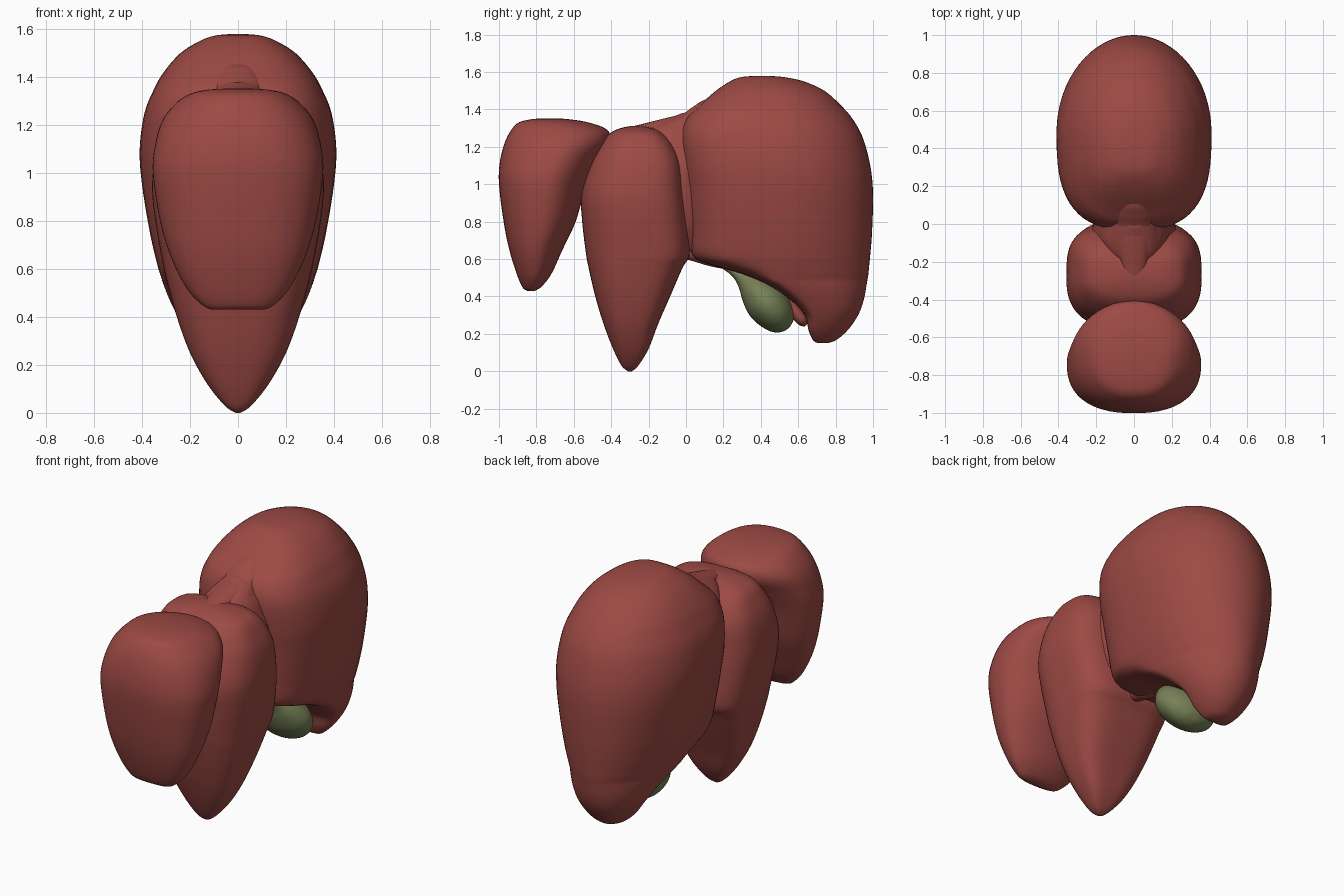
import bpy, bmesh, math
from mathutils import Vector

if "Cube" in bpy.data.objects:
    bpy.data.objects.remove(bpy.data.objects["Cube"])


def material(name, rgb):
    m = bpy.data.materials.new(name)
    m.diffuse_color = (*rgb, 1)
    m.use_nodes = True
    m.node_tree.nodes["Principled BSDF"].inputs["Base Color"].default_value = m.diffuse_color
    return m


RED = material("liver red", (0.335, 0.068, 0.058))
GREEN = material("bile green", (0.18, 0.215, 0.092))


def spline(rows, steps):
    """Smooth curve through all rows of numbers."""
    pts = [Vector(r) for r in rows]
    out = []
    for i in range(len(pts) - 1):
        a, b, c, d = pts[max(i - 1, 0)], pts[i], pts[i + 1], pts[min(i + 2, len(pts) - 1)]
        for k in range(steps):
            t = k / steps
            out.append(0.5 * (2 * b + (c - a) * t + (2 * a - 5 * b + 4 * c - d) * t * t
                              + (3 * b - a - 3 * c + d) * t ** 3))
    return out + [pts[-1]]


def skin(name, rings, mat):
    """Join equal rings of points into a closed smooth mesh."""
    bm = bmesh.new()
    loops = [[bm.verts.new(p) for p in ring] for ring in rings]
    n = len(loops[0])
    for a, b in zip(loops, loops[1:]):
        for i in range(n):
            j = (i + 1) % n
            bm.faces.new((a[i], a[j], b[j], b[i]))
    for loop in (loops[0], loops[-1]):
        c = bm.verts.new(sum((v.co for v in loop), Vector()) / n)
        for i in range(n):
            bm.faces.new((loop[i], loop[(i + 1) % n], c))
    bmesh.ops.recalc_face_normals(bm, faces=bm.faces)
    me = bpy.data.meshes.new(name)
    bm.to_mesh(me)
    bm.free()
    for p in me.polygons:
        p.use_smooth = True
    me.materials.append(mat)
    ob = bpy.data.objects.new(name, me)
    bpy.context.collection.objects.link(ob)
    return ob


def lobe(name, rows, n_front, n_back, mid=0.5, widest_y=None, sides=64):
    """Rows are (z, front y, back y, half width); sections are superellipses, widest at mid."""
    rings = []
    for z, y0, y1, w in spline(rows, 5):
        yc = y0 + (y1 - y0) * mid
        if widest_y is not None:
            yc = min(yc, max(widest_y, y0 + (y1 - y0) * 0.2))
        ring = []
        for i in range(sides):
            t = 2 * math.pi * i / sides
            c, s = math.cos(t), math.sin(t)
            e = 2 / (n_back if s > 0 else n_front)
            h = y1 - yc if s > 0 else yc - y0
            ring.append((w * math.copysign(abs(c) ** e, c),
                         yc + h * math.copysign(abs(s) ** e, s), z))
        rings.append(ring)
    return skin(name, rings, RED)


def tube(name, rows, mat, flat=1.0, sides=32):
    """Rows are (y, z, radius) along the middle plane; flat scales the width."""
    pts = spline(rows, 6)
    rings = []
    for i, p in enumerate(pts):
        d = pts[min(i + 1, len(pts) - 1)] - pts[max(i - 1, 0)]
        d = Vector((d[0], d[1])).normalized()
        ring = []
        for k in range(sides):
            t = 2 * math.pi * k / sides
            u = p[2] * math.sin(t)
            ring.append((flat * p[2] * math.cos(t), p[0] - d.y * u, p[1] + d.x * u))
        rings.append(ring)
    return skin(name, rings, mat)


# Large rear lobe with swept-up underside
lobe("rear_lobe", [
    (.15, .71, .75, .03), (.165, .68, .80, .08), (.22, .655, .865, .14),
    (.30, .635, .92, .195), (.38, .56, .95, .24), (.46, .44, .965, .28),
    (.52, .30, .975, .305), (.57, .13, .98, .322), (.62, .035, .985, .337),
    (.75, .02, .995, .367), (.95, 0, 1.0, .40), (1.1, -.02, .985, .41),
    (1.25, -.03, .945, .39), (1.35, 0, .89, .35), (1.42, .07, .83, .31),
    (1.5, .16, .74, .24), (1.55, .235, .63, .16), (1.572, .29, .53, .10),
    (1.579, .36, .45, .04)], 2.9, 2.0, widest_y=.5)

# Pointed middle lobe
lobe("middle_lobe", [
    (0, -.31, -.29, .01), (.03, -.345, -.255, .055), (.12, -.39, -.20, .128),
    (.25, -.44, -.15, .2), (.4, -.485, -.085, .255), (.55, -.52, -.02, .297),
    (.63, -.535, .02, .315), (.8, -.555, .01, .345), (.95, -.56, -.005, .358),
    (1.1, -.52, -.02, .34), (1.2, -.47, -.06, .30), (1.27, -.41, -.12, .25),
    (1.3, -.35, -.18, .17), (1.312, -.29, -.24, .07)], 2.6, 3.4)

# Front lobe
lobe("front_lobe", [
    (.43, -.85, -.81, .11), (.45, -.875, -.775, .15), (.52, -.905, -.72, .215),
    (.65, -.945, -.66, .28), (.8, -.975, -.59, .325), (1.0, -1, -.53, .355),
    (1.12, -.995, -.47, .345), (1.22, -.97, -.41, .315), (1.29, -.935, -.42, .26),
    (1.33, -.895, -.52, .20), (1.347, -.83, -.62, .13), (1.352, -.77, -.69, .05)],
    2.4, 2.0, mid=.55)

# Tissue joining the middle and rear lobes
lobe("joining_tissue", [
    (.64, -.2, .1, .12), (.8, -.2, .1, .2), (1.05, -.22, .1, .22), (1.2, -.22, .1, .18),
    (1.27, -.22, .1, .15), (1.31, -.2, .1, .12), (1.35, -.1, .12, .09),
    (1.38, -.02, .12, .05)], 2, 3)

# Ligament ridge along the top
tube("ligament", [(-.32, 1.275, .025), (-.22, 1.29, .035), (-.1, 1.31, .045),
                  (0, 1.33, .05), (.07, 1.37, .055), (.12, 1.415, .042),
                  (.2, 1.44, .02)], RED, flat=1.9)

# Wide gallbladder with its narrow neck
tube("gallbladder", [(.2, .57, .02), (.26, .53, .025), (.31, .495, .05),
                     (.36, .45, .085), (.42, .38, .112), (.47, .32, .108),
                     (.51, .27, .085), (.535, .24, .05), (.545, .228, .012)], GREEN, flat=1.6)

# Vessels under the liver
tube("portal_vessel", [(-.12, .66, .04), (.02, .64, .045), (.14, .6, .04), (.25, .56, .02)], RED)
tube("small_vessel", [(.48, .46, .03), (.57, .34, .035), (.62, .275, .032), (.645, .25, .015)],
     RED, flat=1.6)
